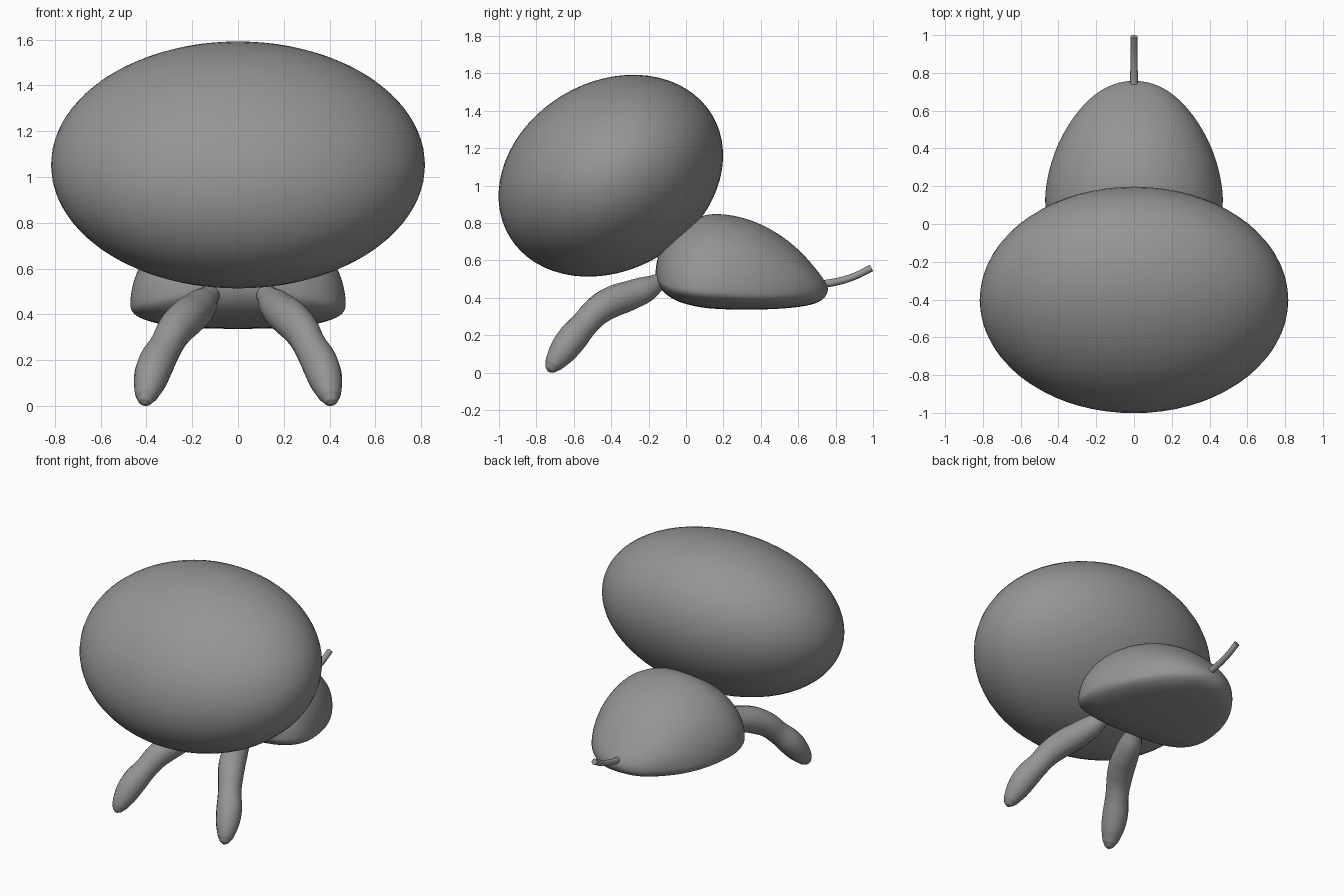
import bpy, bmesh
from math import cos, sin, pi, radians

if "Cube" in bpy.data.objects:
    bpy.data.objects.remove(bpy.data.objects["Cube"])

grey = bpy.data.materials.new("dark_grey")
grey.diffuse_color = (0.3, 0.3, 0.3, 1)
grey.use_nodes = True
grey.node_tree.nodes["Principled BSDF"].inputs["Base Color"].default_value = grey.diffuse_color


def tube(name, points):
    """Round tube through (x, y, z, radius) points, converted to a mesh."""
    cu = bpy.data.curves.new(name, 'CURVE')
    cu.dimensions = '3D'
    cu.bevel_depth = 1.0
    cu.bevel_resolution = 6
    cu.use_fill_caps = True
    cu.resolution_u = 8
    sp = cu.splines.new('BEZIER')
    sp.radius_interpolation = 'CARDINAL'
    sp.bezier_points.add(len(points) - 1)
    for bp, (x, y, z, r) in zip(sp.bezier_points, points):
        bp.co = (x, y, z)
        bp.radius = r
        bp.handle_left_type = bp.handle_right_type = 'AUTO'
    ob = bpy.data.objects.new(name, cu)
    bpy.context.collection.objects.link(ob)
    bpy.ops.object.select_all(action='DESELECT')
    bpy.context.view_layer.objects.active = ob
    ob.select_set(True)
    bpy.ops.object.convert(target='MESH')
    bpy.ops.object.shade_smooth_by_angle(angle=radians(50))
    ob = bpy.context.object
    ob.data.materials.append(grey)
    return ob


# Head: wide tilted ellipsoid
bpy.ops.mesh.primitive_uv_sphere_add(segments=64, ring_count=32, radius=1,
                                     location=(0, -0.402, 1.053),
                                     rotation=(radians(31), 0, 0))
head = bpy.context.object
head.name = "head"
head.scale = (0.817, 0.632, 0.502)
head.data.materials.append(grey)
bpy.ops.object.shade_smooth()

# Body: domed cross-sections with a flattened belly, lofted along y
# stations: y, half width, top z, bottom z
stations = [(-0.155, 0.19, 0.61, 0.48), (-0.125, 0.31, 0.68, 0.43),
            (-0.06, 0.41, 0.76, 0.385), (0.02, 0.46, 0.815, 0.36),
            (0.10, 0.474, 0.847, 0.345), (0.17, 0.473, 0.854, 0.340),
            (0.28, 0.455, 0.84, 0.336), (0.40, 0.417, 0.80, 0.337),
            (0.52, 0.355, 0.73, 0.342), (0.62, 0.282, 0.645, 0.352),
            (0.70, 0.195, 0.55, 0.370), (0.745, 0.105, 0.487, 0.40)]
N = 32
bm = bmesh.new()
rings = []
for y, w, top, bot in stations:
    mid = bot + (top - bot) * (0.2 if y < 0.5 else 0.2 + (y - 0.5) * 1.0)
    ring = []
    for i in range(N):
        a = 2 * pi * i / N
        c, s = cos(a), sin(a)
        e = 1.0 if s > 0 else 0.75
        x = w * abs(c) ** e * (1 if c > 0 else -1)
        z = mid + ((top - mid) * s if s > 0 else -(mid - bot) * abs(s) ** e)
        ring.append(bm.verts.new((x, y, z)))
    rings.append(ring)
for r0, r1 in zip(rings, rings[1:]):
    for i in range(N):
        j = (i + 1) % N
        bm.faces.new((r0[i], r0[j], r1[j], r1[i]))
for ring, tip in ((rings[0], (0, -0.165, 0.53)), (rings[-1], (0, 0.762, 0.447))):
    v = bm.verts.new(tip)
    for i in range(N):
        bm.faces.new((ring[i], ring[(i + 1) % N], v))
bmesh.ops.recalc_face_normals(bm, faces=bm.faces)
for f in bm.faces:
    f.smooth = True
me = bpy.data.meshes.new("body")
bm.to_mesh(me)
bm.free()
me.materials.append(grey)
body = bpy.data.objects.new("body", me)
bpy.context.collection.objects.link(body)
sub = body.modifiers.new("smooth", 'SUBSURF')
sub.levels = sub.render_levels = 2

# Front legs: two swollen segments tapering to a rounded toe
leg = [(0.12, -0.14, 0.49, 0.044), (0.155, -0.21, 0.449, 0.068),
       (0.19, -0.30, 0.413, 0.080), (0.235, -0.40, 0.376, 0.084),
       (0.28, -0.48, 0.325, 0.078), (0.315, -0.54, 0.262, 0.073),
       (0.36, -0.61, 0.18, 0.080), (0.387, -0.67, 0.10, 0.070),
       (0.402, -0.712, 0.040, 0.047), (0.406, -0.728, 0.015, 0.027),
       (0.407, -0.734, 0.005, 0.008)]
for side, label in ((1, "left"), (-1, "right")):
    tube("front_leg_" + label, [(side * x, y, z, r) for x, y, z, r in leg])

# Tail: thin stub curving upward
tube("tail", [(0, 0.72, 0.472, 0.021), (0, 0.80, 0.485, 0.020),
              (0, 0.90, 0.515, 0.019), (0, 0.992, 0.56, 0.019)])
